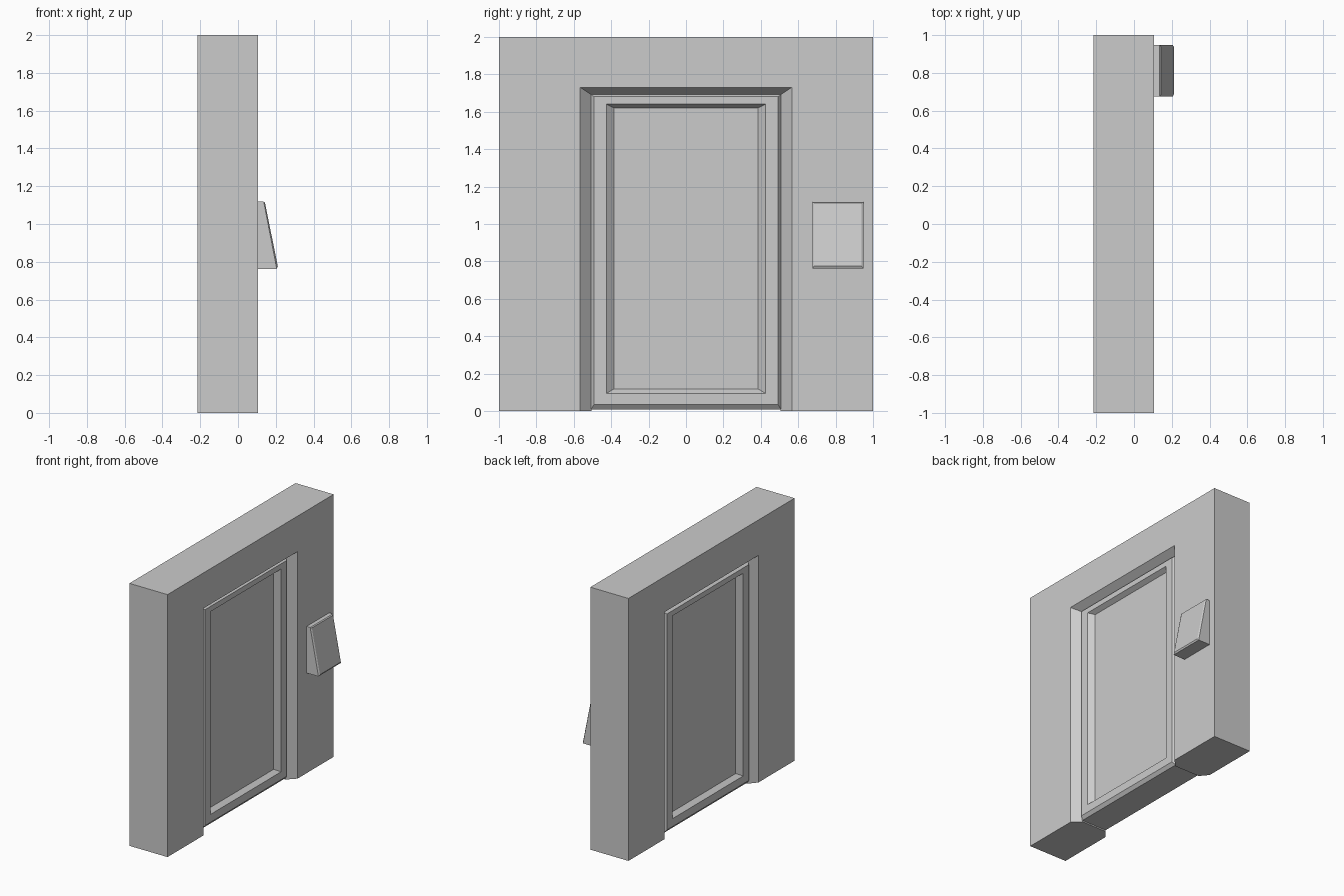
import bpy
import bmesh

if "Cube" in bpy.data.objects:
    bpy.data.objects.remove(bpy.data.objects["Cube"])


def loft(name, rings, closed):
    """Skin matching point rings; closed joins last ring to first, else cap both ends."""
    bm = bmesh.new()
    vs = [[bm.verts.new(p) for p in ring] for ring in rings]
    n = len(vs[0])
    pairs = list(zip(vs, vs[1:])) + ([(vs[-1], vs[0])] if closed else [])
    for a, b in pairs:
        for i in range(n - 1 if closed else n):
            j = (i + 1) % n
            bm.faces.new((a[i], a[j], b[j], b[i]))
    if closed:
        # open path: close the two feet
        bm.faces.new([r[0] for r in vs])
        bm.faces.new([r[-1] for r in vs])
    else:
        bm.faces.new(vs[0])
        bm.faces.new(vs[-1])
    bmesh.ops.recalc_face_normals(bm, faces=bm.faces)
    me = bpy.data.meshes.new(name)
    bm.to_mesh(me)
    bm.free()
    ob = bpy.data.objects.new(name, me)
    bpy.context.collection.objects.link(ob)
    return ob


def arch(x, half, top):
    return [(x, -half, 0), (x, -half, top), (x, half, top), (x, half, 0)]


def rect(x_low, x_high, y0, y1, z0, z1):
    return [(x_low, y0, z0), (x_low, y1, z0), (x_high, y1, z1), (x_high, y0, z1)]


FRONT, BACK = 0.106, -0.215

# Wall with a doorway chamfered on both faces
loft("wall", [arch(FRONT, 1, 2), arch(FRONT, 0.565, 1.73), arch(FRONT - 0.06, 0.505, 1.69),
              arch(BACK + 0.05, 0.505, 1.69), arch(BACK, 0.565, 1.73), arch(BACK, 1, 2)], True)

# Door leaf: bevelled edge, raised border, sunken panel on both faces
# (half width, bottom, top, front x, back x)
steps = [(0.384, 0.12, 1.62, FRONT - 0.075, BACK + 0.065),
         (0.425, 0.095, 1.64, FRONT - 0.04, BACK + 0.03),
         (0.492, 0.035, 1.68, FRONT - 0.04, BACK + 0.03),
         (0.507, 0.01, 1.692, FRONT - 0.06, BACK + 0.05)]
front = [rect(f, f, -h, h, b, t) for h, b, t, f, _ in steps]
back = [rect(k, k, -h, h, b, t) for h, b, t, _, k in reversed(steps)]
loft("door", front + back, False)

# Sloped control panel with a bevelled face
loft("control_panel", [rect(FRONT, FRONT, 0.675, 0.947, 0.763, 1.118),
                       rect(0.205, 0.136, 0.675, 0.947, 0.763, 1.118),
                       rect(0.211, 0.143, 0.685, 0.937, 0.775, 1.112)], False)
